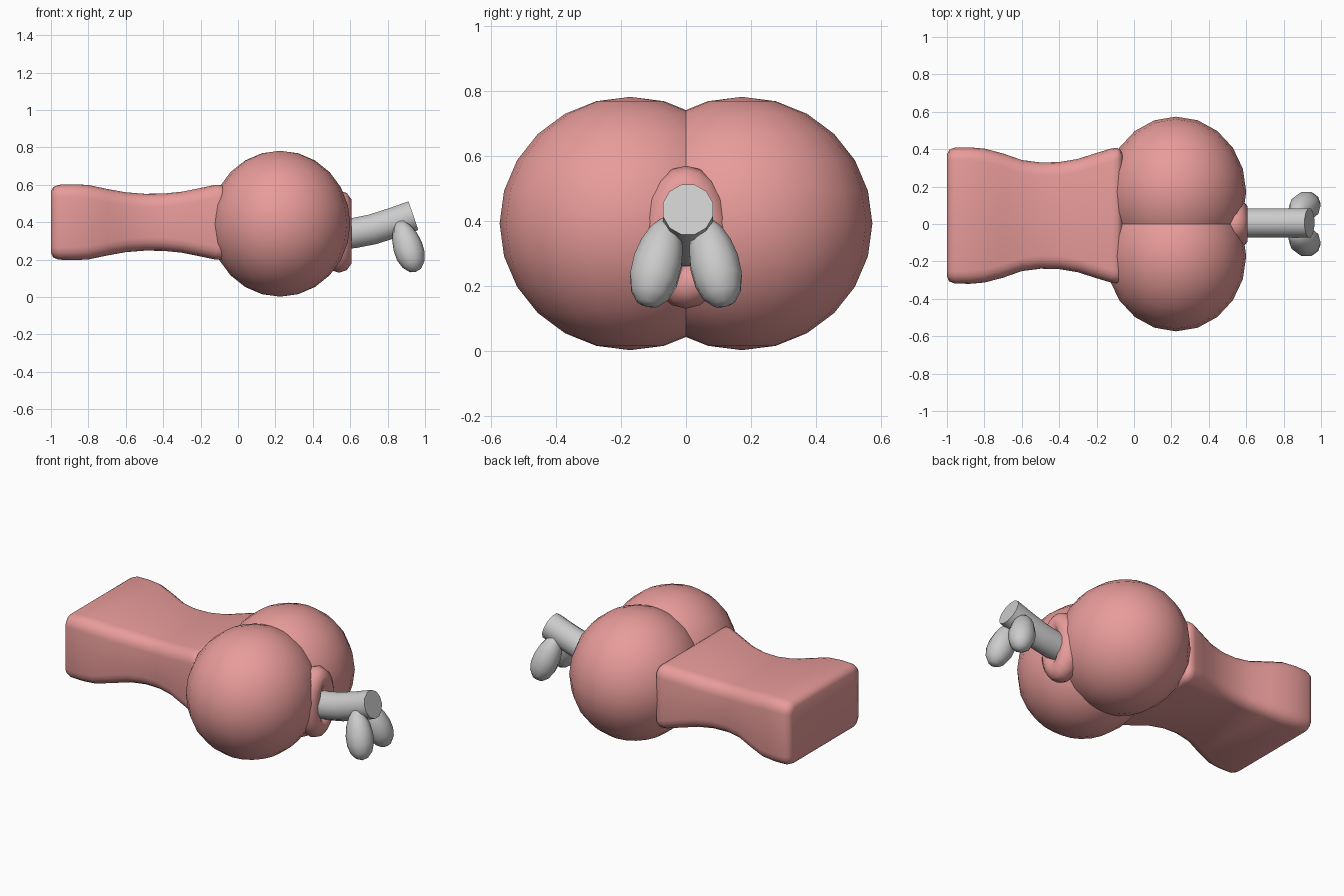
import bpy, bmesh, math
from mathutils import Vector, Matrix

if "Cube" in bpy.data.objects:
    bpy.data.objects.remove(bpy.data.objects["Cube"])

pink = bpy.data.materials.new("pink")
pink.diffuse_color = (0.8, 0.33, 0.32, 1)
pink.use_nodes = True
pink.node_tree.nodes["Principled BSDF"].inputs["Base Color"].default_value = pink.diffuse_color


def finish(bm, name, mat=None, angle=40):
    bmesh.ops.recalc_face_normals(bm, faces=bm.faces[:])
    me = bpy.data.meshes.new(name)
    bm.to_mesh(me)
    bm.free()
    ob = bpy.data.objects.new(name, me)
    bpy.context.collection.objects.link(ob)
    if mat:
        me.materials.append(mat)
    bpy.ops.object.select_all(action='DESELECT')
    bpy.context.view_layer.objects.active = ob
    ob.select_set(True)
    bpy.ops.object.shade_smooth_by_angle(angle=math.radians(angle))
    return ob


def loft(rings, closed=False):
    bm = bmesh.new()
    loops = [[bm.verts.new(p) for p in r] for r in rings]
    n = len(loops[0])
    pairs = list(zip(loops, loops[1:])) + ([(loops[-1], loops[0])] if closed else [])
    for a, b in pairs:
        for i in range(n):
            j = (i + 1) % n
            bm.faces.new((a[i], a[j], b[j], b[i]))
    if not closed:
        bm.faces.new(loops[0])
        bm.faces.new(loops[-1])
    return bm


def rounded_rect(x, cy, hy, cz, hz, r, steps=4):
    pts = []
    for k, (sy, sz) in enumerate([(1, 1), (-1, 1), (-1, -1), (1, -1)]):
        for s in range(steps + 1):
            a = math.pi / 2 * (k + s / steps)
            pts.append((x, cy + sy * (hy - r) + r * math.cos(a),
                        cz + sz * (hz - r) + r * math.sin(a)))
    return pts


# Waisted body block: x, half width, half height, corner radius
sections = [(-1.0, .325, .165, .04), (-.988, .352, .188, .055), (-.96, .363, .2, .065),
            (-.88, .365, .203, .07), (-.8, .358, .199, .07), (-.7, .332, .178, .07),
            (-.6, .297, .16, .07), (-.5, .284, .152, .07), (-.4, .286, .153, .07),
            (-.3, .303, .163, .07), (-.2, .335, .183, .07), (-.12, .359, .2, .07),
            (-.09, .362, .2, .065), (-.07, .35, .185, .05), (-.06, .32, .16, .04)]
finish(loft([rounded_rect(x, .045, hy, .4, hz, r) for x, hy, hz, r in sections]),
       "body_block", pink, 60)

# Pair of large overlapping spheres
for side, s in (("front", -1), ("back", 1)):
    bm = bmesh.new()
    bmesh.ops.create_uvsphere(bm, u_segments=20, v_segments=12, radius=1)
    bmesh.ops.transform(bm, verts=bm.verts, matrix=Matrix.Translation((.225, s * .172, .392))
                        @ Matrix.Diagonal((.375, .402, .39, 1)))
    finish(bm, side + "_large_sphere", pink, 60)

# Oval collar in the groove
rings = []
for i in range(20):
    a = math.tau * i / 20
    ca, sa = math.cos(a), math.sin(a)
    rings.append([(.54 + .07 * math.sin(b), ca * (.075 + .065 * math.cos(b)),
                   .35 + sa * (.15 + .07 * math.cos(b)))
                  for b in (math.tau * k / 10 for k in range(10))])
finish(loft(rings, True), "collar", pink, 60)

# Bent shaft
path = [(.45, .335), (.62, .342), (.72, .362), (.83, .397), (.938, .435)]
slopes = [.02, .1, .26, .33, .34]
rings = []
for (x, z), m in zip(path, slopes):
    t = math.atan(m)
    rings.append([(x - math.sin(t) * .084 * math.sin(a), .006 + .08 * math.cos(a),
                   z + math.cos(t) * .084 * math.sin(a))
                  for a in (math.tau * (k + .5) / 12 for k in range(12))])
finish(loft(rings), "shaft", None, 40)

# Two egg-shaped lobes under the shaft end
for side, s in (("front", -1), ("back", 1)):
    bm = bmesh.new()
    bmesh.ops.create_uvsphere(bm, u_segments=10, v_segments=8, radius=1)
    for v in bm.verts:
        w = .079 - .012 * v.co.z
        v.co = Vector((v.co.x * w, v.co.y * w, v.co.z * .148))
    axis = Vector((-.085, -s * .065, .26))
    bmesh.ops.transform(bm, verts=bm.verts, matrix=Matrix.Translation((.907, s * .087, .272))
                        @ axis.to_track_quat('Z', 'Y').to_matrix().to_4x4())
    finish(bm, side + "_small_lobe", None, 50)
